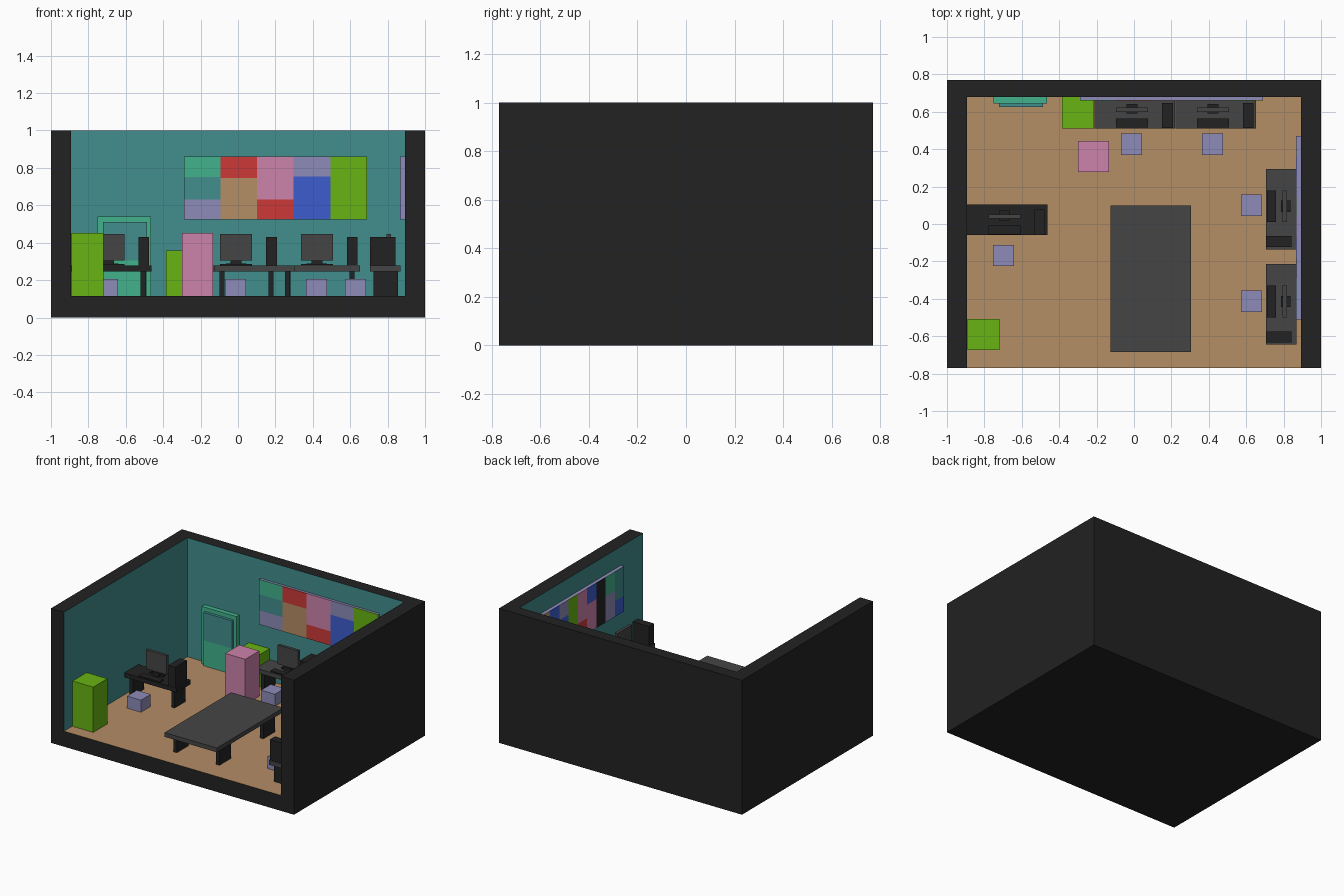
import bpy, bmesh

if "Cube" in bpy.data.objects:
    bpy.data.objects.remove(bpy.data.objects["Cube"])

COL = {
    "black": (0.016, 0.016, 0.016), "grey": (0.06, 0.06, 0.06),
    "teal": (0.054, 0.27, 0.27), "tan": (0.456, 0.266, 0.13),
    "emerald": (0.054, 0.445, 0.262), "lime": (0.138, 0.456, 0.006),
    "pink": (0.604, 0.223, 0.402), "lavender": (0.27, 0.262, 0.485),
    "red": (0.604, 0.042, 0.04), "blue": (0.045, 0.107, 0.61),
}
MAT = {}
for n, c in COL.items():
    MAT[n] = bpy.data.materials.new(n)
    MAT[n].diffuse_color = (*c, 1)

FLOOR = 0.115


def box(name, x0, x1, y0, y1, z0, z1, mat):
    """Axis-aligned box between the given limits."""
    bm = bmesh.new()
    bmesh.ops.create_cube(bm, size=1)
    for v in bm.verts:
        v.co.x = x1 if v.co.x > 0 else x0
        v.co.y = y1 if v.co.y > 0 else y0
        v.co.z = z1 if v.co.z > 0 else z0
    me = bpy.data.meshes.new(name)
    bm.to_mesh(me)
    bm.free()
    me.materials.append(MAT[mat])
    ob = bpy.data.objects.new(name, me)
    bpy.context.collection.objects.link(ob)
    return ob


# Room shell: solid block hollowed from the front and top
room = box("room_shell", -1, 1, -0.77, 0.77, 0, 1, "black")
cutter = box("room_cutter", -0.893, 0.893, -1, 0.68, FLOOR, 1.2, "black")
cutter.hide_render = True
mod = room.modifiers.new("hollow", "BOOLEAN")
mod.operation = "DIFFERENCE"
mod.object = cutter
bpy.context.view_layer.objects.active = room
bpy.ops.object.modifier_apply(modifier="hollow")
bpy.data.objects.remove(cutter)
# Paint floor tan and inner walls teal, rest stays black
room.data.materials.clear()
for m in ("black", "tan", "teal"):
    room.data.materials.append(MAT[m])
for p in room.data.polygons:
    c, n = p.center, p.normal
    if n.z > 0.5 and c.z < 0.5:
        p.material_index = 1
    elif (abs(n.x) > 0.5 and abs(c.x) < 0.95) or (n.y < -0.5 and abs(c.y - 0.68) < 0.01):
        p.material_index = 2
    else:
        p.material_index = 0


def workstation(tag, place, top_mat):
    """Desk with computer in local (u along width, v front to back)."""
    def part(name, u0, u1, v0, v1, z0, z1, mat):
        (xa, ya), (xb, yb) = place(u0, v0), place(u1, v1)
        box(f"{tag}_{name}", min(xa, xb), max(xa, xb), min(ya, yb), max(ya, yb), z0, z1, mat)
    part("desk_top", 0, 0.43, 0, 0.165, 0.246, 0.278, top_mat)
    part("left_leg", 0.03, 0.058, 0.02, 0.15, FLOOR, 0.246, "black")
    part("right_leg", 0.373, 0.40, 0.02, 0.15, FLOOR, 0.246, "black")
    part("keyboard", 0.115, 0.285, 0.005, 0.053, 0.278, 0.287, "black")
    part("computer_case", 0.36, 0.418, 0.002, 0.137, 0.278, 0.43, "black")
    part("monitor", 0.115, 0.285, 0.09, 0.112, 0.305, 0.447, "grey")
    part("monitor_foot", 0.145, 0.255, 0.09, 0.112, 0.278, 0.288, "black")
    part("monitor_neck", 0.17, 0.23, 0.08, 0.125, 0.278, 0.305, "black")
    part("monitor_back", 0.17, 0.23, 0.112, 0.132, 0.305, 0.42, "black")


def facing_back(x0, y0):
    return lambda u, v: (x0 + u, y0 + v)


def facing_right(x0, y0):
    return lambda u, v: (x0 + v, y0 - u)


workstation("left", facing_back(-0.893, -0.06), "black")
workstation("back_a", facing_back(-0.21, 0.51), "grey")
workstation("back_b", facing_back(0.222, 0.51), "grey")
workstation("right_a", facing_right(0.705, 0.295), "grey")
workstation("right_b", facing_right(0.705, -0.215), "grey")

# Stools
for i, (x, y) in enumerate([(-0.013, 0.427), (0.42, 0.427), (-0.698, -0.168),
                            (0.628, 0.1), (0.628, -0.413)]):
    box(f"stool_{i + 1}", x - 0.057, x + 0.057, y - 0.057, y + 0.057, FLOOR, 0.205, "lavender")

# Central table
box("table_top", -0.125, 0.305, -0.685, 0.098, 0.246, 0.278, "grey")
for i, x in enumerate((-0.10, 0.25)):
    for j, y in enumerate((-0.615, -0.10)):
        box(f"table_leg_{i}{j}", x, x + 0.028, y, y + 0.135, FLOOR, 0.246, "black")

# Cabinets
box("pink_cabinet", -0.30, -0.135, 0.278, 0.443, FLOOR, 0.452, "pink")
box("low_cabinet", -0.385, -0.215, 0.51, 0.678, FLOOR, 0.357, "lime")
box("tall_cabinet", -0.89, -0.72, -0.673, -0.507, FLOOR, 0.452, "lime")

# Door with window panel
box("door_frame", -0.75, -0.465, 0.645, 0.68, FLOOR, 0.541, "emerald")
box("door_lower_panel", -0.722, -0.487, 0.625, 0.645, FLOOR, 0.305, "emerald")
box("door_window", -0.722, -0.487, 0.625, 0.645, 0.305, 0.511, "teal")

# Wall boards: each column is a list of (colour, lower z of that patch)
Z0, Z1 = 0.525, 0.86
box("back_board", -0.29, 0.69, 0.664, 0.68, Z0, Z1, "lavender")
back_cols = [
    [("emerald", 0.75), ("teal", 0.63), ("lavender", Z0)],
    [("red", 0.745), ("tan", Z0)],
    [("pink", 0.63), ("red", Z0)],
    [("lavender", 0.755), ("blue", Z0)],
    [("lime", Z0)],
]
box("right_board", 0.87, 0.893, -0.51, 0.47, Z0, Z1, "lavender")
right_cols = [
    [("tan", 0.63), ("blue", Z0)],
    [("blue", 0.75), ("tan", Z0)],
    [("lavender", 0.75), ("blue", Z0)],
    [("lime", Z0)],
    [("pink", 0.64), ("red", Z0)],
    [("blue", 0.74), ("pink", Z0)],
    [("black", Z0)],
    [("emerald", 0.72), ("lavender", Z0)],
    [("teal", 0.64), ("blue", Z0)],
]
for side, cols in (("back", back_cols), ("right", right_cols)):
    w = 0.98 / len(cols)
    for i, col in enumerate(cols):
        top = Z1
        for j, (mat, low) in enumerate(col):
            name = f"{side}_poster_{i}_{j}"
            if side == "back":
                x = -0.29 + i * w
                box(name, x, x + w, 0.66, 0.664, low, top, mat)
            else:
                y = 0.47 - i * w
                box(name, 0.866, 0.87, y - w, y, low, top, mat)
            top = low

for m in bpy.data.materials:
    if m.users and not m.is_grease_pencil:
        m.use_nodes = True
        m.node_tree.nodes["Principled BSDF"].inputs["Base Color"].default_value = m.diffuse_color
